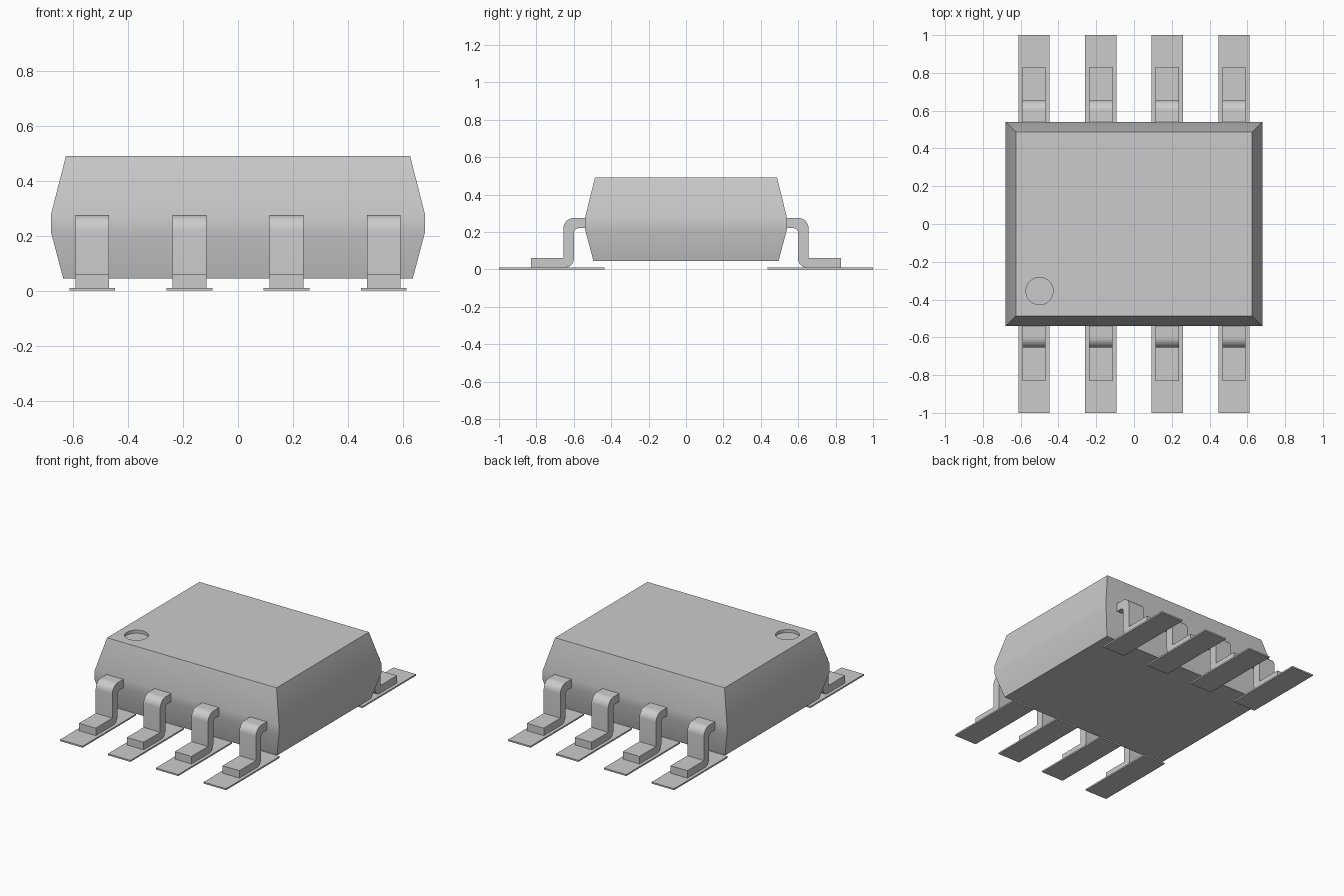
import bpy, bmesh, math

cube = bpy.data.objects.get("Cube")
if cube:
    bpy.data.objects.remove(cube, do_unlink=True)

grey = bpy.data.materials.new("plain_grey")
grey.use_nodes = True
GREY = (0.6, 0.6, 0.6, 1.0)
grey.diffuse_color = GREY
grey.node_tree.nodes["Principled BSDF"].inputs["Base Color"].default_value = GREY


def finish(name, bm):
    bmesh.ops.recalc_face_normals(bm, faces=bm.faces)
    mesh = bpy.data.meshes.new(name)
    bm.to_mesh(mesh)
    bm.free()
    mesh.materials.append(grey)
    obj = bpy.data.objects.new(name, mesh)
    bpy.context.collection.objects.link(obj)
    return obj


def select(obj):
    bpy.ops.object.select_all(action='DESELECT')
    obj.select_set(True)
    bpy.context.view_layer.objects.active = obj


def smooth(obj):
    select(obj)
    bpy.ops.object.shade_smooth_by_angle(angle=math.radians(30))


def arc(cy, cz, r, a0, a1, n=8):
    """Points on an arc in the y-z plane, angles in degrees."""
    steps = [math.radians(a0 + (a1 - a0) * i / n) for i in range(n + 1)]
    return [(cy + r * math.cos(a), cz + r * math.sin(a)) for a in steps]


# Body: stacked rectangles (half width, half depth, height)
bm = bmesh.new()
rings = []
for w, d, z in [(0.635, 0.495, 0.045), (0.68, 0.54, 0.215),
                (0.68, 0.54, 0.275), (0.625, 0.487, 0.49)]:
    rings.append([bm.verts.new((sx * w, sy * d, z))
                  for sx, sy in ((-1, -1), (1, -1), (1, 1), (-1, 1))])
for a, b in zip(rings, rings[1:]):
    for i in range(4):
        j = (i + 1) % 4
        bm.faces.new((a[i], a[j], b[j], b[i]))
bm.faces.new(rings[0])
bm.faces.new(rings[-1])
body = finish("body", bm)

# Round marker recess cut into the top
bpy.ops.mesh.primitive_cylinder_add(vertices=40, radius=0.072, depth=0.1,
                                    location=(-0.5, -0.355, 0.52))
cutter = bpy.context.object
cutter.name = "marker_cutter"
cutter.hide_render = True
cutter.data.materials.append(grey)
cut = body.modifiers.new("marker_recess", 'BOOLEAN')
cut.operation = 'DIFFERENCE'
cut.solver = 'EXACT'
cut.object = cutter
select(body)
bpy.ops.object.modifier_apply(modifier=cut.name)
bpy.data.objects.remove(cutter, do_unlink=True)
smooth(body)

# Pin side profile: shoulder, leg and foot
PROFILE = ([(0.51, 0.275)] + arc(0.60, 0.22, 0.055, 90, 0)
           + [(0.655, 0.06), (0.83, 0.06), (0.83, 0.01)]
           + arc(0.645, 0.055, 0.045, 270, 180)
           + arc(0.575, 0.195, 0.025, 0, 90) + [(0.51, 0.22)])


def make_pin(name, x, side):
    bm = bmesh.new()
    face = bm.faces.new([bm.verts.new((x - 0.0615, side * y, z)) for y, z in PROFILE])
    out = bmesh.ops.extrude_face_region(bm, geom=[face])
    verts = [v for v in out["geom"] if isinstance(v, bmesh.types.BMVert)]
    bmesh.ops.translate(bm, verts=verts, vec=(0.123, 0, 0))
    smooth(finish(name, bm))


def make_pad(name, x, side):
    bm = bmesh.new()
    bmesh.ops.create_cube(bm, size=1)
    bmesh.ops.scale(bm, verts=bm.verts, vec=(0.166, 0.565, 0.01))
    bmesh.ops.translate(bm, verts=bm.verts, vec=(x, side * 0.7175, 0.005))
    finish(name, bm)


# Four pins and solder pads along the front and back
for label, side in (("front", -1), ("back", 1)):
    for i in range(4):
        x = (i - 1.5) * 0.353
        make_pin(f"{label}_pin_{i + 1}", x, side)
        make_pad(f"{label}_pad_{i + 1}", x, side)
